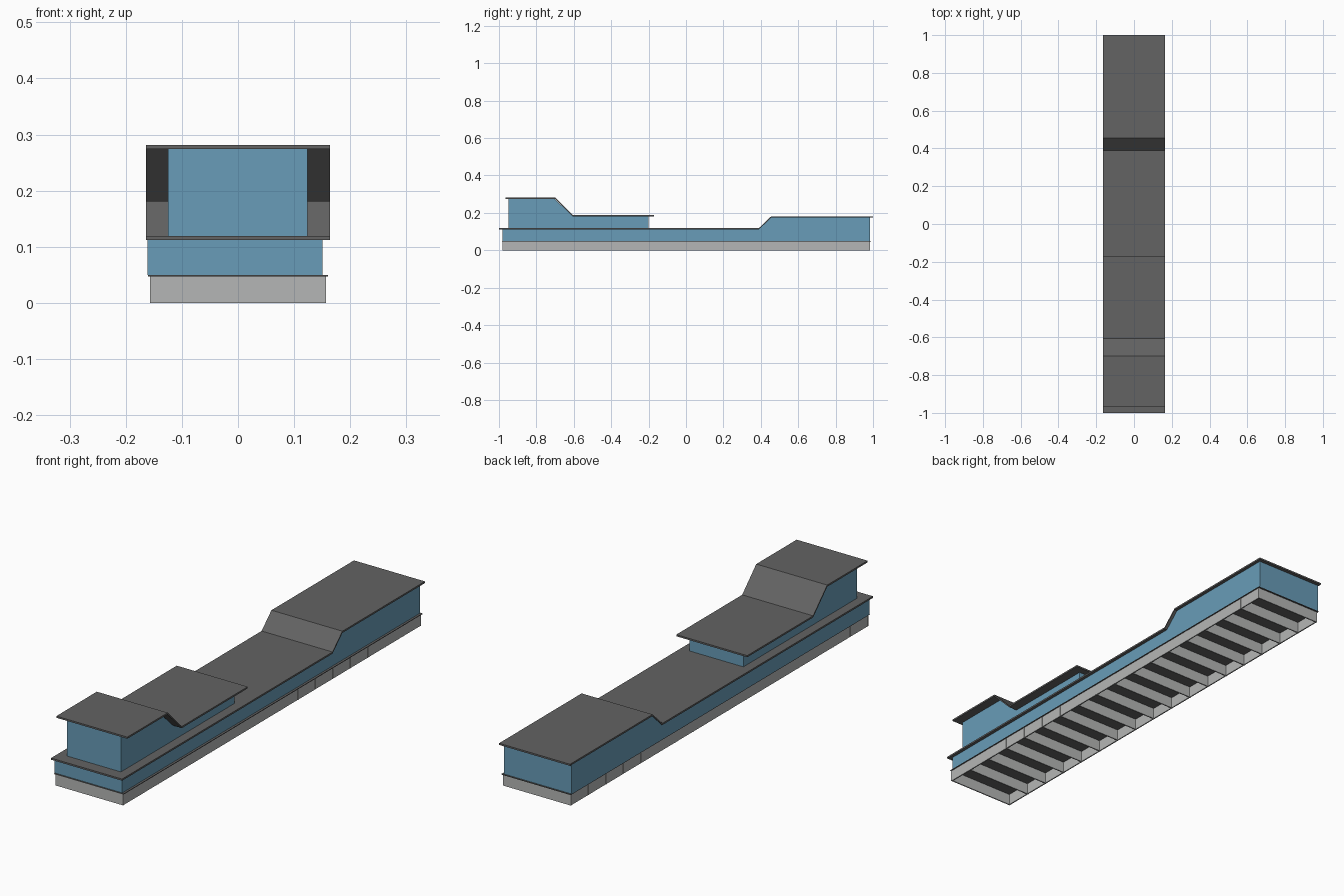
import bpy, bmesh

if "Cube" in bpy.data.objects:
    bpy.data.objects.remove(bpy.data.objects["Cube"])


def material(name, rgb):
    m = bpy.data.materials.new(name)
    m.diffuse_color = (*rgb, 1)
    m.use_nodes = True
    m.node_tree.nodes["Principled BSDF"].inputs["Base Color"].default_value = m.diffuse_color
    return m


ROOF = material("dark grey", (0.125, 0.125, 0.125))
GLASS = material("blue glass", (0.14, 0.335, 0.48))
STONE = material("light grey", (0.46, 0.47, 0.465))


def extrude(name, profile, x0, x1, mat):
    """Extrude a closed (y, z) profile from x0 to x1."""
    bm = bmesh.new()
    face = bm.faces.new([bm.verts.new((x0, y, z)) for y, z in profile])
    moved = bmesh.ops.extrude_face_region(bm, geom=[face])["geom"]
    for v in moved:
        if isinstance(v, bmesh.types.BMVert):
            v.co.x = x1
    bmesh.ops.recalc_face_normals(bm, faces=bm.faces)
    me = bpy.data.meshes.new(name)
    bm.to_mesh(me)
    bm.free()
    me.materials.append(mat)
    ob = bpy.data.objects.new(name, me)
    bpy.context.collection.objects.link(ob)
    return ob


def box(name, x0, x1, y0, y1, z0, z1, mat):
    return extrude(name, [(y0, z0), (y1, z0), (y1, z1), (y0, z1)], x0, x1, mat)


def sheet(name, line, x0, x1, mat, t=0.007):
    """Thin slab hanging t below a (y, z) line."""
    return extrude(name, line + [(y, z - t) for y, z in reversed(line)], x0, x1, mat)


# Foundation: side walls and cross walls forming cells open below
X0, X1, Y0, Y1, H = -0.156, 0.156, -0.982, 0.984, 0.047
BAYS, T = 17, 0.005
for name, x in (("foundation_wall_left", X0), ("foundation_wall_right", X1 - T)):
    box(name, x, x + T, Y0, Y1, 0, H, STONE)
for i in range(BAYS + 1):
    y = Y0 + (Y1 - T - Y0) * i / BAYS
    box(f"cross_wall_{i}", X0 - 0.0008, X1 + 0.0008, y, y + T, 0, H, STONE)

# Floor slab
box("floor_slab", -0.16, 0.16, -0.985, 0.99, H, 0.050, ROOF)

# Lower storey, rising at the back
extrude("lower_storey", [(-0.98, 0.05), (0.985, 0.05), (0.985, 0.175), (0.455, 0.175),
                         (0.392, 0.114), (-0.98, 0.114)], -0.161, 0.151, GLASS)
sheet("lower_roof", [(-1, 0.119), (0.39, 0.119), (0.455, 0.181), (1, 0.181)],
      -0.164, 0.164, ROOF)

# Upper storey, stepping down from the front
extrude("upper_storey", [(-0.95, 0.117), (-0.2, 0.117), (-0.2, 0.183), (-0.608, 0.183),
                         (-0.702, 0.275), (-0.95, 0.275)], -0.125, 0.124, GLASS)
sheet("upper_roof", [(-0.965, 0.281), (-0.698, 0.281), (-0.605, 0.188), (-0.17, 0.188)],
      -0.164, 0.164, ROOF)
